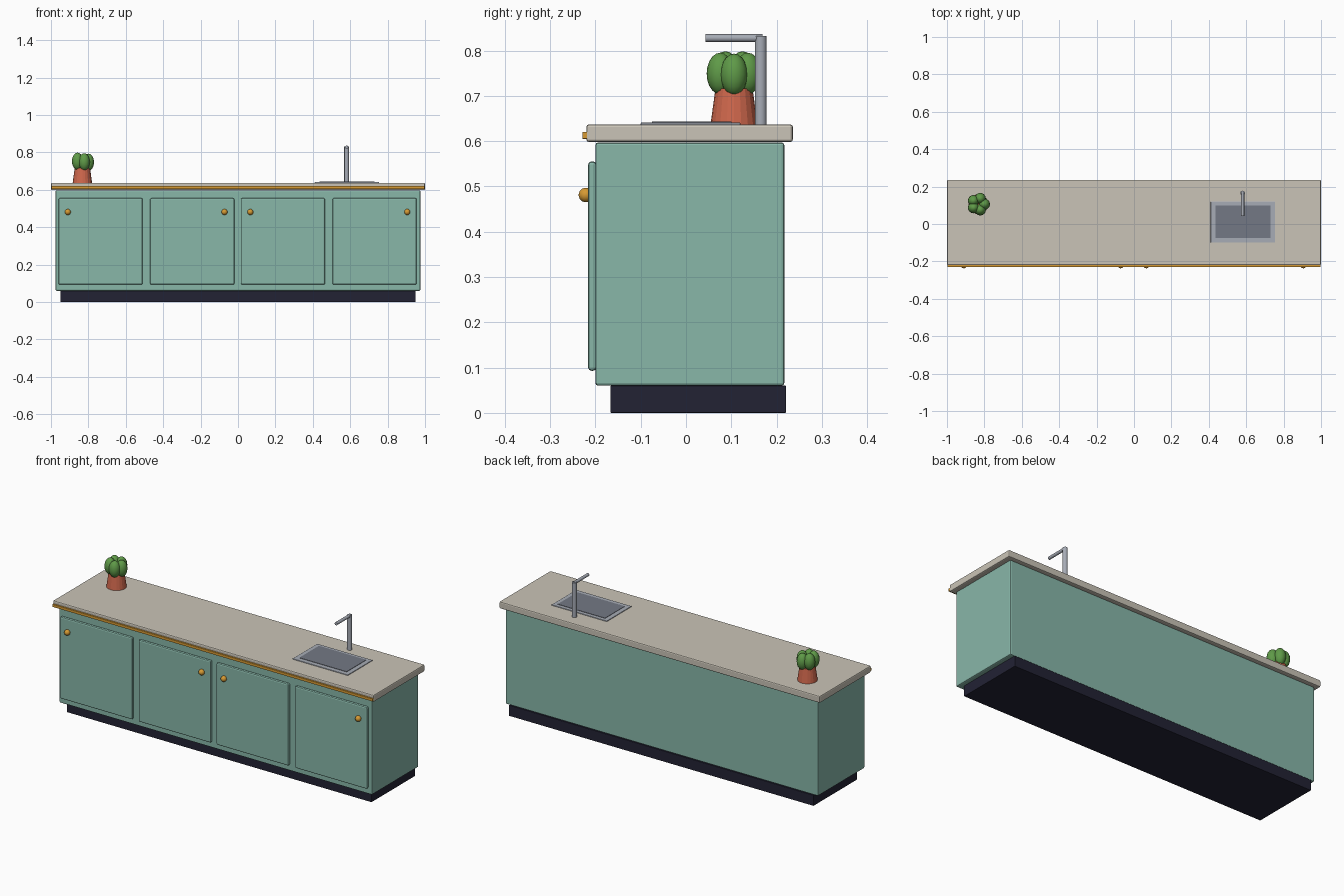
import bpy
import math

cube = bpy.data.objects.get("Cube")
if cube:
    bpy.data.objects.remove(cube, do_unlink=True)


def material(name, hex_code):
    """Flat material from an sRGB hex code, stored as linear values."""
    srgb = [int(hex_code[i:i + 2], 16) / 255 for i in (0, 2, 4)]
    colour = [c / 12.92 if c < 0.04 else ((c + 0.055) / 1.055) ** 2.4 for c in srgb] + [1]
    mat = bpy.data.materials.new(name)
    mat.use_nodes = True
    mat.diffuse_color = colour
    mat.node_tree.nodes["Principled BSDF"].inputs["Base Color"].default_value = colour
    return mat


TEAL = material("sage teal paint", "88B7A9")
STONE = material("warm stone", "CAC4B7")
NAVY = material("dark navy", "222234")
BRASS = material("brass", "D69A33")
STEEL = material("steel", "A7ACB6")
BASIN = material("dark steel", "747985")
CLAY = material("terracotta", "CF674C")
LEAF = material("leaf green", "5F9A48")


def finish(name, mat, smooth=False):
    obj = bpy.context.object
    obj.name = name
    obj.data.materials.append(mat)
    if smooth:
        bpy.ops.object.shade_smooth_by_angle(angle=math.radians(40))
    return obj


def box(name, mat, x, y, z, bevel=0.0):
    """Box from (min, max) ranges on each axis."""
    spans = (x, y, z)
    bpy.ops.mesh.primitive_cube_add(size=1, location=[(a + b) / 2 for a, b in spans])
    obj = bpy.context.object
    obj.scale = [b - a for a, b in spans]
    bpy.ops.object.transform_apply(location=False, rotation=False, scale=True)
    if bevel:
        mod = obj.modifiers.new("soft edges", "BEVEL")
        mod.width = bevel
        mod.segments = 2
    return finish(name, mat)


def rod(name, mat, radius, depth, location, rotation=(0, 0, 0)):
    bpy.ops.mesh.primitive_cylinder_add(vertices=16, radius=radius, depth=depth,
                                        location=location, rotation=rotation)
    return finish(name, mat, smooth=True)


def ball(name, mat, location, size, segments=20, rings=12):
    bpy.ops.mesh.primitive_uv_sphere_add(segments=segments, ring_count=rings,
                                         radius=1, location=location)
    bpy.context.object.scale = size
    bpy.ops.object.transform_apply(location=False, rotation=False, scale=True)
    return finish(name, mat, smooth=True)


# Cabinet, plinth and worktop
box("plinth", NAVY, (-0.95, 0.95), (-0.167, 0.221), (0, 0.06), 0.002)
box("cabinet_body", TEAL, (-0.975, 0.975), (-0.2, 0.217), (0.06, 0.597), 0.006)
box("worktop", STONE, (-1, 1), (-0.22, 0.236), (0.598, 0.637), 0.006)
box("brass_trim", BRASS, (-0.998, 0.998), (-0.229, -0.215), (0.605, 0.62), 0.001)

# Four doors, each with a knob near one upper corner
DOOR_WIDTH = 0.45
for i, (left, knob_x) in enumerate([(-0.96, -0.91), (-0.47, -0.072),
                                    (0.015, 0.066), (0.505, 0.905)], 1):
    box(f"door_{i}", TEAL, (left, left + DOOR_WIDTH), (-0.216, -0.198), (0.093, 0.555), 0.007)
    ball(f"door_knob_{i}", BRASS, (knob_x, -0.221, 0.481), (0.016,) * 3)

# Inset sink with a raised rim
box("sink_rim", STEEL, (0.41, 0.755), (-0.1, 0.12), (0.63, 0.641), 0.002)
box("sink_basin", BASIN, (0.435, 0.73), (-0.075, 0.1), (0.636, 0.643))

# Tap
rod("tap_post", STEEL, 0.013, 0.197, (0.581, 0.165, 0.7335))
rod("tap_spout", STEEL, 0.0085, 0.125, (0.581, 0.106, 0.8275), (math.pi / 2, 0, 0))

# Potted plant: tapered pot with a ring of plump leaves
PLANT_X, PLANT_Y = -0.832, 0.106
bpy.ops.mesh.primitive_cone_add(vertices=20, radius1=0.052, radius2=0.041, depth=0.08,
                                location=(PLANT_X, PLANT_Y, 0.676))
finish("plant_pot", CLAY)
for i in range(5):
    angle = math.tau * i / 5
    ball(f"leaf_{i + 1}", LEAF,
         (PLANT_X + 0.032 * math.cos(angle), PLANT_Y + 0.032 * math.sin(angle),
          0.747 + 0.003 * (1 - math.cos(angle))),
         (0.03, 0.03, 0.046), segments=16, rings=10)
